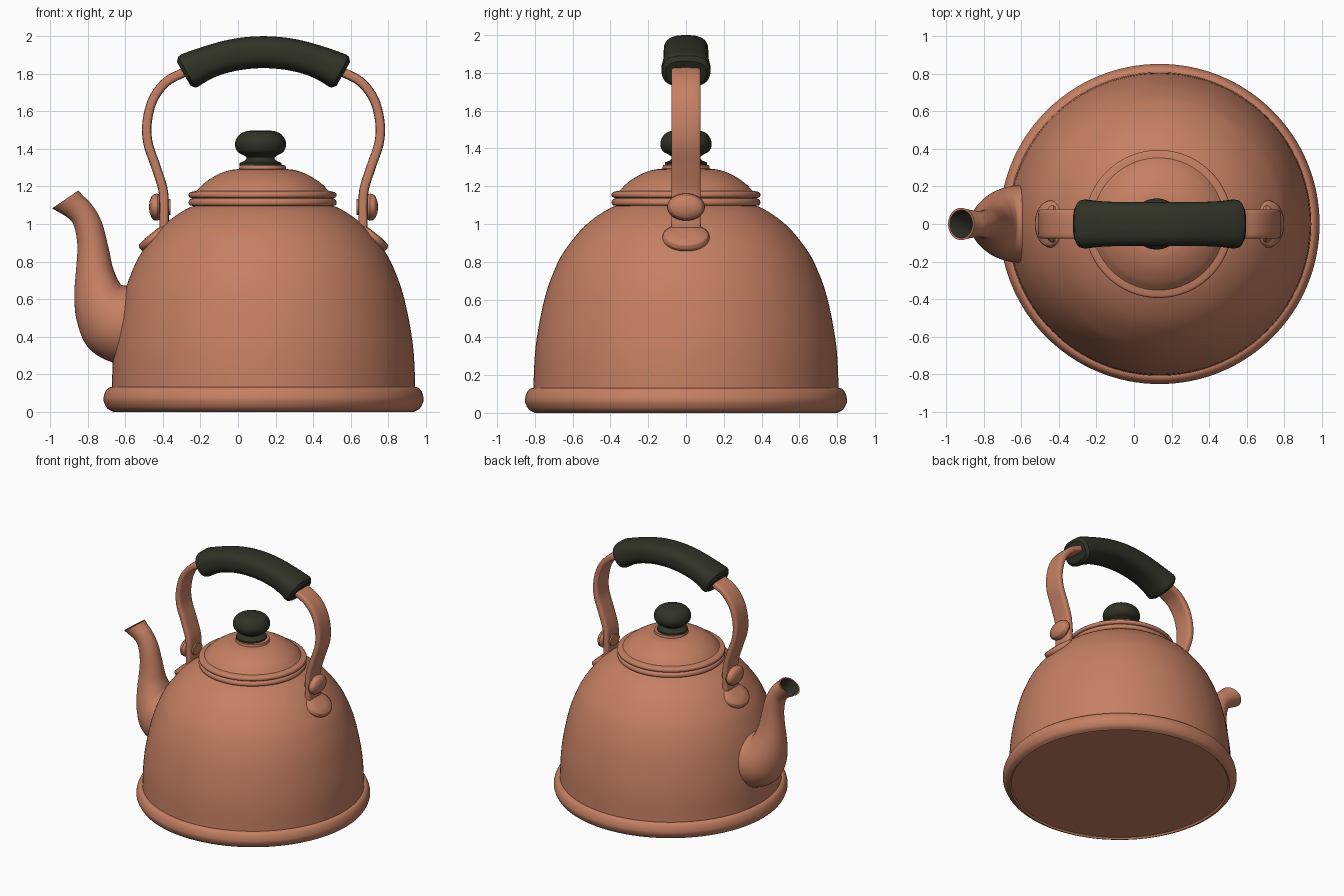
import bpy, bmesh, math
from mathutils import Vector, Matrix

if "Cube" in bpy.data.objects:
    bpy.data.objects.remove(bpy.data.objects["Cube"])

CX = 0.136   # axis of body, lid and handle


def material(name, col):
    m = bpy.data.materials.new(name)
    m.diffuse_color = (*col, 1)
    m.use_nodes = True
    m.node_tree.nodes["Principled BSDF"].inputs["Base Color"].default_value = m.diffuse_color
    return m


COPPER = material("copper", (0.56, 0.215, 0.125))
DARK = material("dark_green", (0.030, 0.032, 0.020))


def curve(pts, n=6):
    """Smooth curve through points of any dimension."""
    pts = [Vector(p) for p in pts]
    ext = [2 * pts[0] - pts[1]] + pts + [2 * pts[-1] - pts[-2]]
    out = []
    for i in range(1, len(ext) - 2):
        a, b, c, d = ext[i - 1:i + 3]
        for k in range(n):
            t = k / n
            out.append(0.5 * (2 * b + (c - a) * t + (2 * a - 5 * b + 4 * c - d) * t * t
                              + (3 * b - a - 3 * c + d) * t ** 3))
    return out + [pts[-1]]


def finish(name, rings, mats, matrix=None, dark_from=None, angle=35):
    """Skin a list of closed rings, cap both ends."""
    bm = bmesh.new()
    vr = [[bm.verts.new(p) for p in r] for r in rings]
    n = len(rings[0])
    for i in range(len(vr) - 1):
        for j in range(n):
            k = (j + 1) % n
            f = bm.faces.new((vr[i][j], vr[i][k], vr[i + 1][k], vr[i + 1][j]))
            f.material_index = int(dark_from is not None and i >= dark_from)
    bm.faces.new(vr[0])
    bm.faces.new(vr[-1]).material_index = int(dark_from is not None)
    bmesh.ops.recalc_face_normals(bm, faces=bm.faces)
    me = bpy.data.meshes.new(name)
    bm.to_mesh(me)
    bm.free()
    for m in mats:
        me.materials.append(m)
    ob = bpy.data.objects.new(name, me)
    bpy.context.collection.objects.link(ob)
    if matrix:
        ob.matrix_world = matrix
    bpy.ops.object.select_all(action='DESELECT')
    ob.select_set(True)
    bpy.context.view_layer.objects.active = ob
    bpy.ops.object.shade_smooth_by_angle(angle=math.radians(angle))
    return ob


def lathe(name, prof, mat, matrix, seg=96):
    rings = [[(r * math.cos(2 * math.pi * j / seg), r * math.sin(2 * math.pi * j / seg), z)
              for j in range(seg)] for r, z in prof]
    return finish(name, rings, [mat], matrix)


def loft(name, pairs, mats, power=1.0, seg=40, **kw):
    """Each ring spans two edge points in the xz plane with half-width w in y."""
    rings = []
    for ax, az, bx, bz, w in pairs:
        c, h = Vector(((ax + bx) / 2, 0, (az + bz) / 2)), Vector(((ax - bx) / 2, 0, (az - bz) / 2))
        ring = []
        for j in range(seg):
            u, v = math.cos(2 * math.pi * j / seg), math.sin(2 * math.pi * j / seg)
            u, v = math.copysign(abs(u) ** power, u), math.copysign(abs(v) ** power, v)
            ring.append(c + h * u + Vector((0, w * v, 0)))
        rings.append(ring)
    return finish(name, rings, mats, **kw)


def at(x):
    return Matrix.Translation((x, 0, 0))


# Body, base rim
lathe("body", curve([(0.808, 0.05), (0.808, 0.13), (0.795, 0.36), (0.75, 0.6), (0.695, 0.76),
                     (0.635, 0.87), (0.53, 0.995), (0.40, 1.085), (0.30, 1.11)]), COPPER, at(CX), 128)
lathe("base_rim", [(0.79, 0.012)] + curve([(0.80, 0.0), (0.832, 0.018), (0.851, 0.055), (0.85, 0.085),
                                           (0.838, 0.115), (0.82, 0.13), (0.795, 0.131)], 4),
      COPPER, at(CX), 128)

# Lid with two rolled rings, then the knob
lathe("lid", curve([(0.36, 1.095), (0.388, 1.1), (0.394, 1.115), (0.388, 1.13), (0.377, 1.136)], 3)
      + curve([(0.377, 1.138), (0.39, 1.143), (0.394, 1.155), (0.388, 1.168), (0.365, 1.174)], 3)
      + curve([(0.352, 1.176), (0.31, 1.218), (0.245, 1.26), (0.18, 1.285), (0.125, 1.293)])
      + [(0.122, 1.312), (0.10, 1.315)], COPPER, at(0.131))
lathe("knob", [(0.09, 1.30), (0.112, 1.308)] +
      curve([(0.112, 1.325), (0.085, 1.337), (0.074, 1.352), (0.09, 1.366), (0.122, 1.385), (0.136, 1.42),
             (0.128, 1.455), (0.105, 1.482), (0.07, 1.496)]) + [(0.03, 1.498)], DARK, at(0.12), 64)

# Spout: outer skin, lip, then the dark inside
outer = curve([(-0.45, 0.68, -0.45, 0.24, 0.215), (-0.60, 0.672, -0.665, 0.262, 0.205),
               (-0.632, 0.69, -0.80, 0.345, 0.182), (-0.652, 0.73, -0.86, 0.49, 0.148),
               (-0.67, 0.78, -0.871, 0.63, 0.116), (-0.682, 0.84, -0.862, 0.76, 0.094),
               (-0.698, 0.91, -0.855, 0.87, 0.082), (-0.72, 0.995, -0.863, 0.95, 0.075),
               (-0.75, 1.06, -0.88, 1.005, 0.07), (-0.788, 1.115, -0.908, 1.035, 0.071),
               (-0.822, 1.148, -0.95, 1.060, 0.077), (-0.851, 1.178, -0.99, 1.083, 0.086)], 5)
inner = [(-0.860, 1.172, -0.981, 1.089, 0.075), (-0.832, 1.135, -0.938, 1.066, 0.064),
         (-0.798, 1.095, -0.895, 1.035, 0.058), (-0.755, 1.02, -0.86, 0.975, 0.058)]
loft("spout", outer + inner, [COPPER, DARK], dark_from=len(outer), angle=40)

# Handle strap: half a path, mirrored
half = [(0.53, 0.95), (0.53, 1.1), (0.537, 1.19), (0.575, 1.31), (0.615, 1.43), (0.62, 1.54),
        (0.59, 1.66), (0.525, 1.75), (0.44, 1.80), (0.25, 1.88)]
path = curve([(-x, z) for x, z in half] + [(0, 1.915)] + half[::-1])


def thicken(path, size):
    pairs = []
    for i, p in enumerate(path):
        t = (path[min(i + 1, len(path) - 1)] - path[max(i - 1, 0)]).normalized()
        s, w = size(i / (len(path) - 1))
        n = Vector((-t.y, t.x)) * s
        pairs.append((CX + p.x + n.x, p.y + n.y, CX + p.x - n.x, p.y - n.y, w))
    return pairs


loft("handle_strap", thicken(path, lambda t: (0.025, 0.078)), [COPPER], power=0.45, seg=32)

# Grip: arc with flared, rounded ends
R, A, N = 0.837, math.radians(30.5), 48
arc = [Vector((R * math.sin(a), 1.915 - R + R * math.cos(a)))
       for a in (-A + 2 * A * i / N for i in range(N + 1))]


def grip_size(t):
    e = abs(2 * t - 1)
    flare = 0.018 * max(0, (e - 0.5) / 0.5) ** 2
    edge = 0.03 * max(0, (e - 0.9) / 0.1) ** 3
    return 0.085 + flare - edge, 0.118 + flare - edge


loft("handle_grip", thicken(arc, grip_size), [DARK], power=0.75, seg=48)

# Foot plate and rivet on each side
for side, s in (("left", -1), ("right", 1)):
    tilt = Vector((0.62 * s, 0, 0.78)).to_track_quat('Z', 'Y').to_matrix().to_4x4()
    foot = lathe("foot_" + side, [(0.9, -0.03), (0.97, -0.02), (1.0, -0.004), (0.97, 0.010),
                                  (0.88, 0.018), (0.4, 0.024)], COPPER, None, 48)
    foot.matrix_world = (Matrix.Translation((CX + 0.582 * s, 0, 0.932)) @
                         Matrix.Rotation(s * math.atan2(0.62, 0.78), 4, 'Y') @
                         Matrix.Diagonal((0.1, 0.125, 1, 1)))
    rivet = lathe("rivet_" + side, [(0.6, -0.035), (0.6, 0.022), (0.93, 0.024), (1.0, 0.036),
                                    (0.97, 0.052), (0.8, 0.066), (0.45, 0.076), (0.1, 0.08)],
                  COPPER, None, 48)
    rivet.matrix_world = (Matrix.Translation((CX + 0.53 * s, 0, 1.09)) @
                          Matrix.Rotation(s * math.pi / 2, 4, 'Y') @
                          Matrix.Diagonal((0.072, 0.1, 1, 1)))
